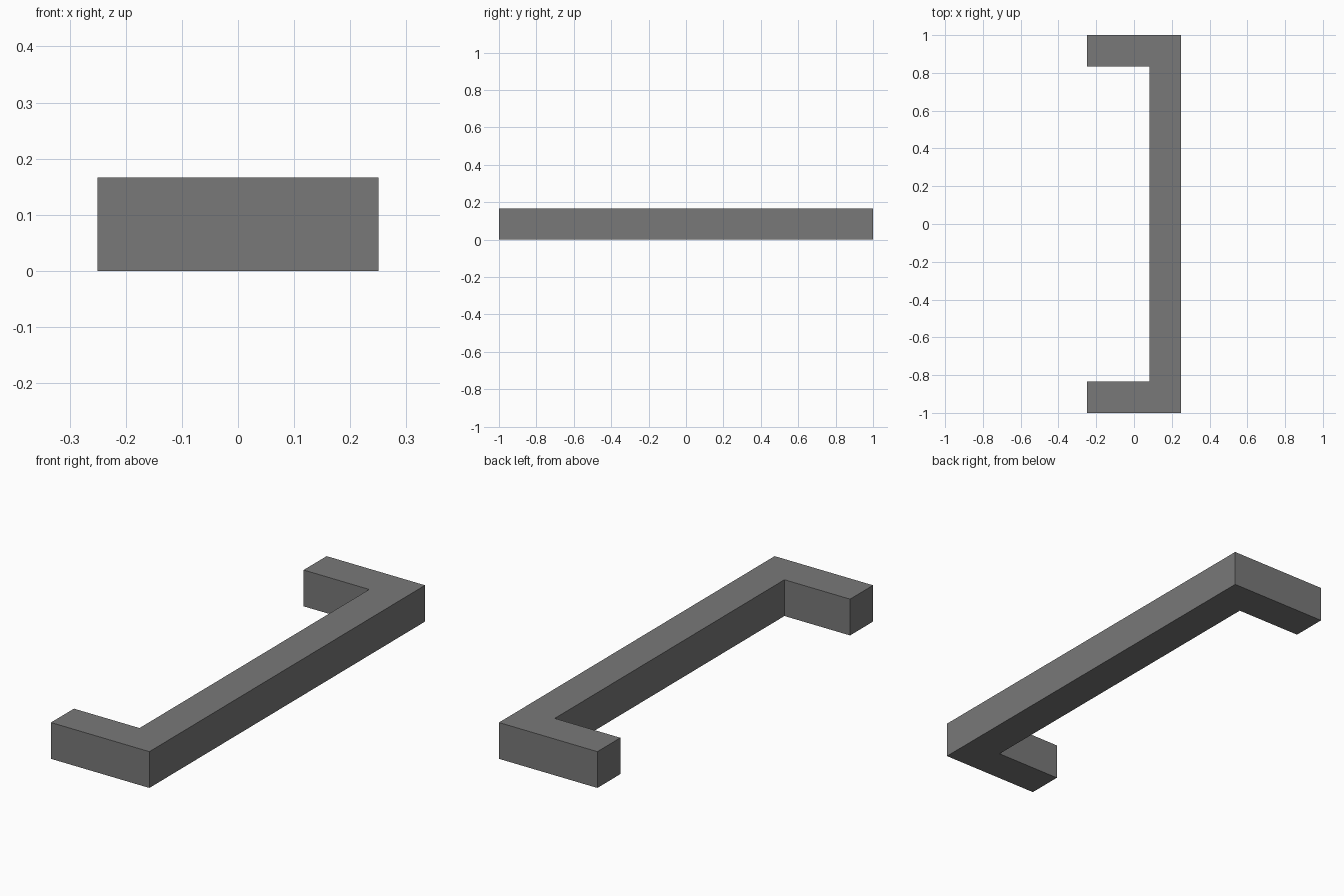
import bpy, bmesh

if "Cube" in bpy.data.objects:
    bpy.data.objects.remove(bpy.data.objects["Cube"])

T = 1 / 6            # square bar thickness
X, Y = 0.25, 1.0     # half extents

# Dark grey metal
grey = bpy.data.materials.new("dark grey metal")
grey.diffuse_color = (0.19, 0.19, 0.19, 1)
grey.use_nodes = True
grey.node_tree.nodes["Principled BSDF"].inputs["Base Color"].default_value = grey.diffuse_color

# C-shaped outline of the pull handle, seen from above
profile = [(-X, -Y), (X, -Y), (X, Y), (-X, Y),
           (-X, Y - T), (X - T, Y - T), (X - T, -Y + T), (-X, -Y + T)]

# Extrude the outline upward into a bar with square section
bm = bmesh.new()
base = bm.faces.new([bm.verts.new((x, y, 0)) for x, y in profile])
result = bmesh.ops.extrude_face_region(bm, geom=[base], use_keep_orig=True)
top = [v for v in result["geom"] if isinstance(v, bmesh.types.BMVert)]
bmesh.ops.translate(bm, verts=top, vec=(0, 0, T))
bmesh.ops.recalc_face_normals(bm, faces=bm.faces)

mesh = bpy.data.meshes.new("pull_handle")
bm.to_mesh(mesh)
bm.free()
mesh.materials.append(grey)
handle = bpy.data.objects.new("pull_handle", mesh)
bpy.context.collection.objects.link(handle)
